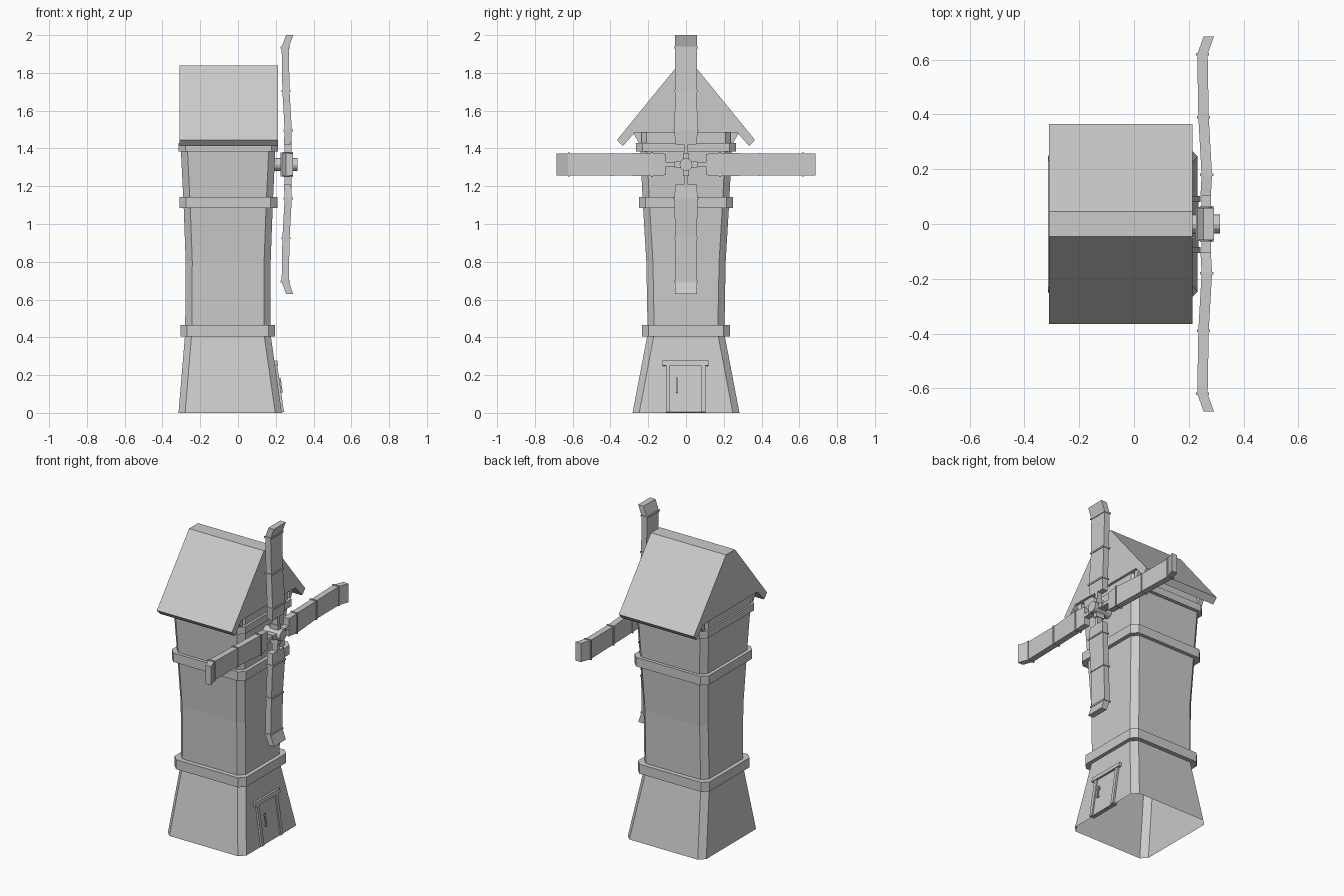
import bpy, bmesh
from math import pi, atan2
from mathutils import Matrix, Vector

if "Cube" in bpy.data.objects:
    bpy.data.objects.remove(bpy.data.objects["Cube"])


def finish(name, bm, matrix=None):
    if matrix:
        bm.transform(matrix)
    bmesh.ops.recalc_face_normals(bm, faces=bm.faces)
    me = bpy.data.meshes.new(name)
    bm.to_mesh(me)
    bm.free()
    ob = bpy.data.objects.new(name, me)
    bpy.context.collection.objects.link(ob)
    return ob


def loft(name, rings, cap=True, closed=False, matrix=None):
    """Skin a list of equal-length point rings."""
    bm = bmesh.new()
    vs = [[bm.verts.new(p) for p in r] for r in rings]
    n = len(vs[0])
    pairs = list(zip(vs, vs[1:])) + ([(vs[-1], vs[0])] if closed else [])
    for a, b in pairs:
        for i in range(n):
            j = (i + 1) % n
            bm.faces.new((a[i], a[j], b[j], b[i]))
    if cap and not closed:
        bm.faces.new(vs[0])
        bm.faces.new(vs[-1])
    return finish(name, bm, matrix)


def box(name, lo, hi, matrix=None):
    bm = bmesh.new()
    bmesh.ops.create_cube(bm, size=1)
    lo, hi = Vector(lo), Vector(hi)
    for v in bm.verts:
        v.co = [(l + h) / 2 + c * (h - l) for l, h, c in zip(lo, hi, v.co)]
    return finish(name, bm, matrix)


def section(z, x0, x1, hy, c=0.035):
    """Rectangle with chamfered corners."""
    return [(x0 + c, -hy, z), (x1 - c, -hy, z), (x1, -hy + c, z), (x1, hy - c, z),
            (x1 - c, hy, z), (x0 + c, hy, z), (x0, hy - c, z), (x0, -hy + c, z)]


# Tower shell, open underneath
loft("tower", [section(*s) for s in (
    (0, -0.315, 0.232, 0.283), (0.42, -0.28, 0.172, 0.203), (0.8, -0.277, 0.173, 0.21),
    (1.1, -0.288, 0.184, 0.228), (1.4, -0.303, 0.198, 0.243), (1.49, -0.303, 0.198, 0.243))],
    cap=False)

# Horizontal bands around the tower
for name, z0, z1, x0, x1, hy in (
        ("lower_band", 0.405, 0.465, -0.304, 0.197, 0.233),
        ("middle_band", 1.085, 1.142, -0.311, 0.208, 0.25),
        ("upper_band", 1.385, 1.43, -0.314, 0.213, 0.264)):
    t = 0.035
    loft(name, [section(z0, x0, x1, hy), section(z1, x0, x1, hy),
                section(z1, x0 + t, x1 - t, hy - t), section(z0, x0 + t, x1 - t, hy - t)],
         closed=True)

# Roof with flat ridge and overhanging eaves
half = [(0.045, 1.838), (0.365, 1.445), (0.335, 1.412), (0.27, 1.485)]
outline = half + [(-y, z) for y, z in reversed(half)]
loft("roof", [[(x, y, z) for y, z in outline] for x in (-0.31, 0.213)])

# Small eave brackets at the wall corners
for s in (-1, 1):
    for x in (-0.295, 0.165):
        prof = [(0.235, 1.43), (0.25, 1.43), (0.275, 1.475), (0.27, 1.495), (0.235, 1.495)]
        loft("eave_bracket", [[(xx, s * y, z) for y, z in prof] for xx in (x, x + 0.03)])

# Door on the sloping front wall (local x = out of wall)
tilt = Matrix.Translation((0.232, 0, 0)) @ Matrix.Rotation(-atan2(0.06, 0.42), 4, 'Y')
box("door_panel", (-0.02, -0.088, 0.003), (0.004, 0.083, 0.255), tilt)
for y in (-0.106, 0.08):
    box("door_post", (-0.02, y, 0.003), (0.012, y + 0.022, 0.255), tilt)
box("door_lintel", (-0.02, -0.125, 0.252), (0.016, 0.12, 0.278), tilt)
box("door_handle", (0.013, -0.053, 0.105), (0.02, -0.045, 0.187), tilt)
for z in (0.115, 0.17):
    box("door_handle_mount", (0, -0.053, z), (0.015, -0.045, z + 0.008), tilt)

# Axle and hub
HUB_Z = 1.315


def drum(name, x0, x1, r, sides=12):
    bm = bmesh.new()
    bmesh.ops.create_cone(bm, cap_ends=True, segments=sides, radius1=r, radius2=r, depth=x1 - x0)
    return finish(name, bm, Matrix.Translation(((x0 + x1) / 2, 0, HUB_Z)) @ Matrix.Rotation(pi / 2, 4, 'Y'))


drum("axle", 0.17, 0.315, 0.034)

# Four bent sails with spokes and cross battens
stations = [(0.105, 0.243, 0.056), (0.18, 0.247, 0.062), (0.39, 0.235, 0.057),
            (0.62, 0.231, 0.059), (0.685, 0.254, 0.059)]  # radius, back x, half width
for k in range(4):
    m = Matrix.Translation((0, 0, HUB_Z)) @ Matrix.Rotation(k * pi / 2, 4, 'X')
    loft("sail", [[(x, -w, r), (x + 0.038, -w, r), (x + 0.038, w, r), (x, w, r)]
                  for r, x, w in stations], matrix=m)
    box("spoke", (0.246, -0.011, 0), (0.282, 0.011, 0.13), m)
    box("spoke_collar", (0.234, -0.015, 0), (0.291, 0.015, 0.06), m)
    for r, x, w in stations[1:4]:
        box("sail_batten", (x - 0.005, -w - 0.004, r - 0.005),
            (x + 0.043, w + 0.004, r + 0.005), m)
